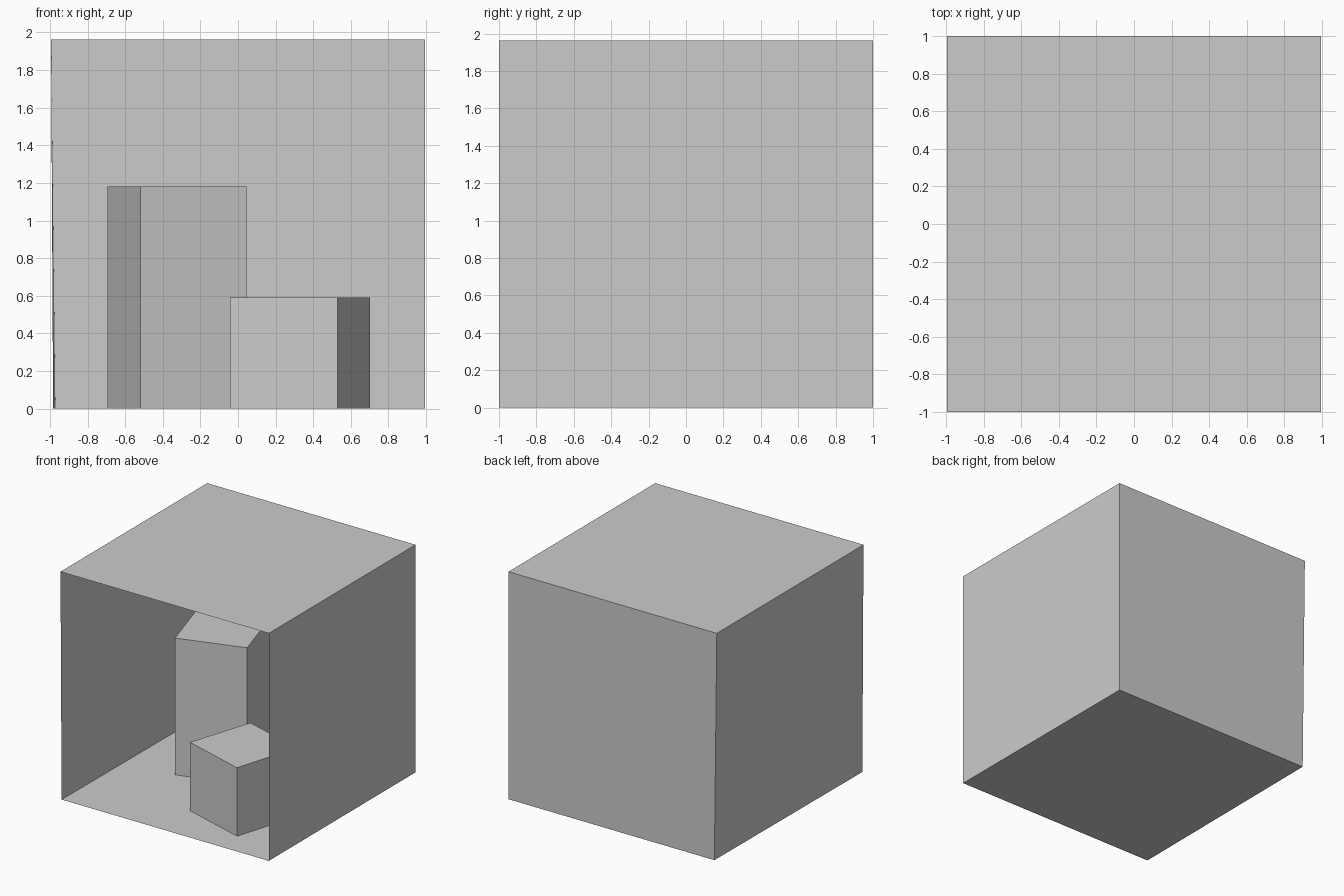
import bpy

if "Cube" in bpy.data.objects:
    bpy.data.objects.remove(bpy.data.objects["Cube"])

W, D, H = 0.994, 1.0, 1.963   # half width, half depth, height


def mesh_object(name, verts, faces):
    mesh = bpy.data.meshes.new(name)
    mesh.from_pydata(verts, [], faces)
    obj = bpy.data.objects.new(name, mesh)
    bpy.context.collection.objects.link(obj)
    return obj


def sheet(name, *corners):
    return mesh_object(name, corners, [(0, 1, 2, 3)])


def block(name, footprint, height):
    # Upright block with four sides and a top, standing on the floor
    verts = [(x, y, 0) for x, y in footprint] + [(x, y, height) for x, y in footprint]
    sides = [(i, (i + 1) % 4, (i + 1) % 4 + 4, i + 4) for i in range(4)]
    return mesh_object(name, verts, sides + [(4, 5, 6, 7)])


# Room corners: the left wall leans out slightly towards the ceiling
fl, fr, br, bl = (-0.983, -D, 0), (W, -D, 0), (W, D, 0), (-0.971, D, 0)
tfl, tfr, tbr, tbl = (-W, -D, H), (W, -D, H), (W, D, H), (-W, D, H)

# Thin room shell, open at the front, normals facing inwards
sheet("floor", fl, fr, br, bl)
sheet("ceiling", tfl, tbl, tbr, tfr)
sheet("left_wall", fl, bl, tbl, tfl)
sheet("right_wall", fr, tfr, tbr, br)
sheet("back_wall", bl, br, tbr, tbl)

# Two turned blocks inside the room
block("short_block",
      [(0.529, -0.768), (0.701, -0.195), (0.136, -0.027), (-0.043, -0.592)], 0.59)
block("tall_block",
      [(-0.519, -0.117), (0.046, 0.059), (-0.129, 0.631), (-0.694, 0.452)], 1.18)
